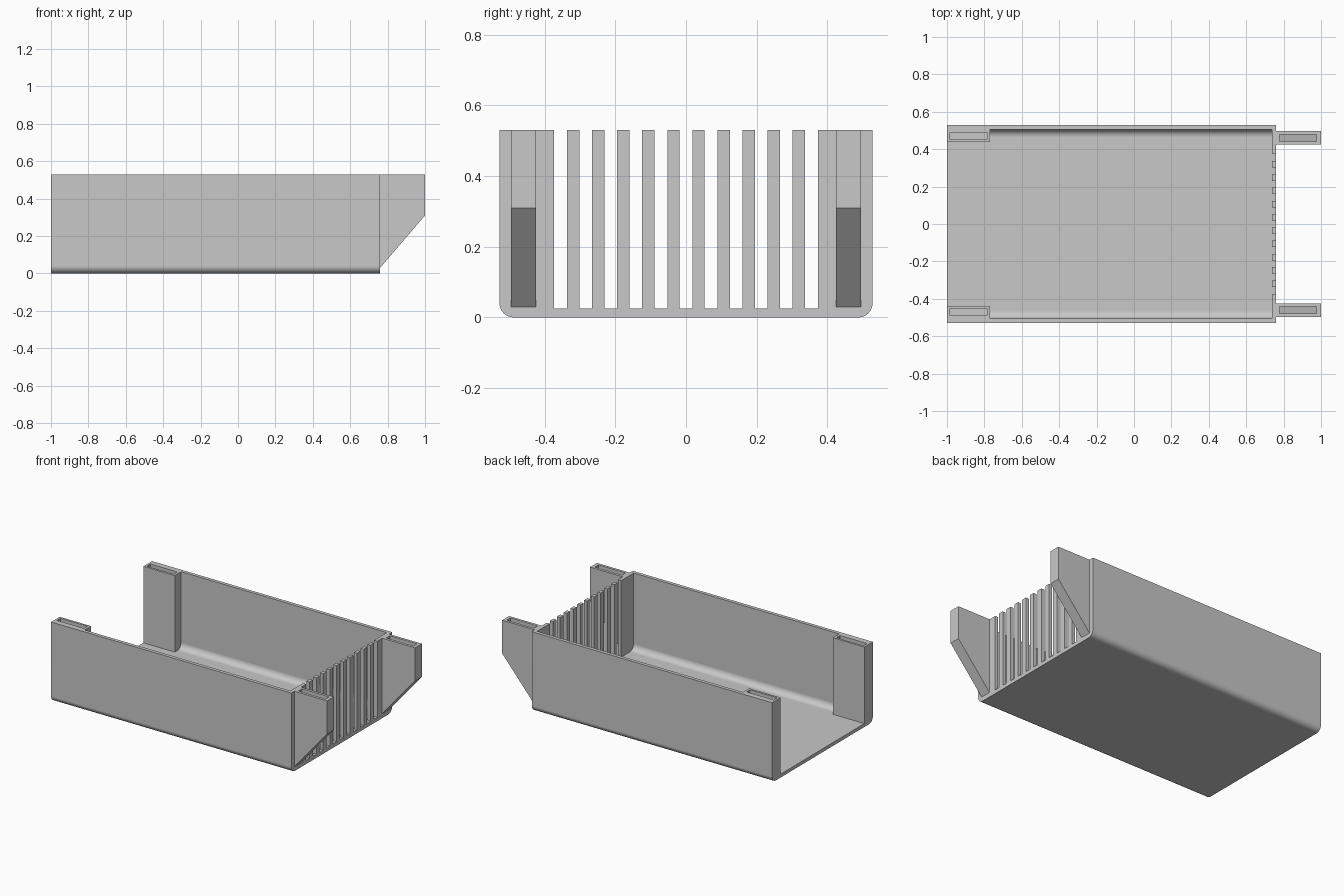
import bpy, bmesh, math
from mathutils import Vector

if "Cube" in bpy.data.objects:
    bpy.data.objects.remove(bpy.data.objects["Cube"])

grey = bpy.data.materials.new("plain_grey")
grey.use_nodes = True
colour = (0.58, 0.58, 0.58, 1)
grey.diffuse_color = colour
grey.node_tree.nodes["Principled BSDF"].inputs["Base Color"].default_value = colour

BACK, FRONT, TIP = -1.0, 0.76, 1.0       # open end, slatted end, arm ends
HALF, TOP, WALL, RADIUS = 0.528, 0.53, 0.023, 0.04
POST_X, POST_Y = -0.77, 0.438
CUT = TOP + 0.1                          # cutters reach above the rim


def prism(name, points, offset, extrude):
    """Extrude a closed outline of 3D points."""
    bm = bmesh.new()
    face = bm.faces.new([bm.verts.new(Vector(p) + Vector(offset)) for p in points])
    new = bmesh.ops.extrude_face_region(bm, geom=[face])["geom"]
    bmesh.ops.translate(bm, vec=extrude,
                        verts=[v for v in new if isinstance(v, bmesh.types.BMVert)])
    bmesh.ops.recalc_face_normals(bm, faces=bm.faces)
    mesh = bpy.data.meshes.new(name)
    bm.to_mesh(mesh)
    bm.free()
    mesh.materials.append(grey)
    obj = bpy.data.objects.new(name, mesh)
    bpy.context.collection.objects.link(obj)
    return obj


def trough(name, x0, x1, half, z0, z1, radius):
    """Block along x with two rounded lower edges."""
    right = []
    for i in range(9):
        a = math.radians(90) * i / 8
        right.append((half - radius + radius * math.sin(a),
                      z0 + radius - radius * math.cos(a)))
    right.append((half, z1))
    outline = right + [(-y, z) for y, z in reversed(right)]
    return prism(name, [(0, y, z) for y, z in outline], (x0, 0, 0), (x1 - x0, 0, 0))


def box(name, x0, x1, y0, y1, z0, z1):
    corners = [(x0, y0, z0), (x1, y0, z0), (x1, y1, z0), (x0, y1, z0)]
    return prism(name, corners, (0, 0, 0), (0, 0, z1 - z0))


def side_plate(name, outline, y0, y1):
    """Extrude an x-z outline across y."""
    return prism(name, [(x, 0, z) for x, z in outline], (0, y0, 0), (0, y1 - y0, 0))


def carve(obj, cutters):
    """Subtract the cutters, bake the result and remove them."""
    for c in cutters:
        c.hide_render = True
        mod = obj.modifiers.new("cut", "BOOLEAN")
        mod.operation, mod.solver, mod.object = "DIFFERENCE", "EXACT", c
    bpy.context.view_layer.update()
    graph = bpy.context.evaluated_depsgraph_get()
    mesh = bpy.data.meshes.new_from_object(obj.evaluated_get(graph))
    obj.modifiers.clear()
    obj.data = mesh
    for c in cutters:
        bpy.data.objects.remove(c)


def finish(obj):
    bpy.ops.object.select_all(action="DESELECT")
    obj.select_set(True)
    bpy.context.view_layer.objects.active = obj
    bpy.ops.object.shade_smooth_by_angle(angle=math.radians(30))
    obj.modifiers.new("flat_normals", "WEIGHTED_NORMAL").keep_sharp = True


# Tray: rounded block, hollowed so that two corner posts remain
tray = trough("tray", BACK, FRONT, HALF, 0, TOP, RADIUS)
cutters = [
    trough("hollow", POST_X, FRONT - WALL, HALF - WALL, WALL, CUT, RADIUS),
    box("post_gap", BACK - 0.1, 0, -POST_Y, POST_Y, WALL, CUT),
]
# Eleven gaps leave ten slats in the end wall
pitch, gap = 0.071, 0.036
for i in range(11):
    y = (i - 5) * pitch
    cutters.append(box("slot", FRONT - 0.05, FRONT + 0.05,
                       y - gap / 2, y + gap / 2, WALL + 0.002, CUT))
# Sockets in the posts
for side in (-1, 1):
    ys = sorted((side * 0.452, side * 0.489))
    cutters.append(box("socket", -0.985, -0.787, *ys, WALL, CUT))
carve(tray, cutters)
finish(tray)

# Hollow arms with a sloping underside
arm_outline = [(FRONT, 0.03), (TIP, 0.31), (TIP, TOP), (FRONT, TOP)]
pocket_outline = [(0.778, 0.085), (0.977, 0.317), (0.977, CUT), (0.778, CUT)]
for name, side in (("right_arm", -1), ("left_arm", 1)):
    arm = side_plate(name, arm_outline, side * 0.424, side * 0.496)
    carve(arm, [side_plate("pocket", pocket_outline, side * 0.441, side * 0.479)])
    finish(arm)
